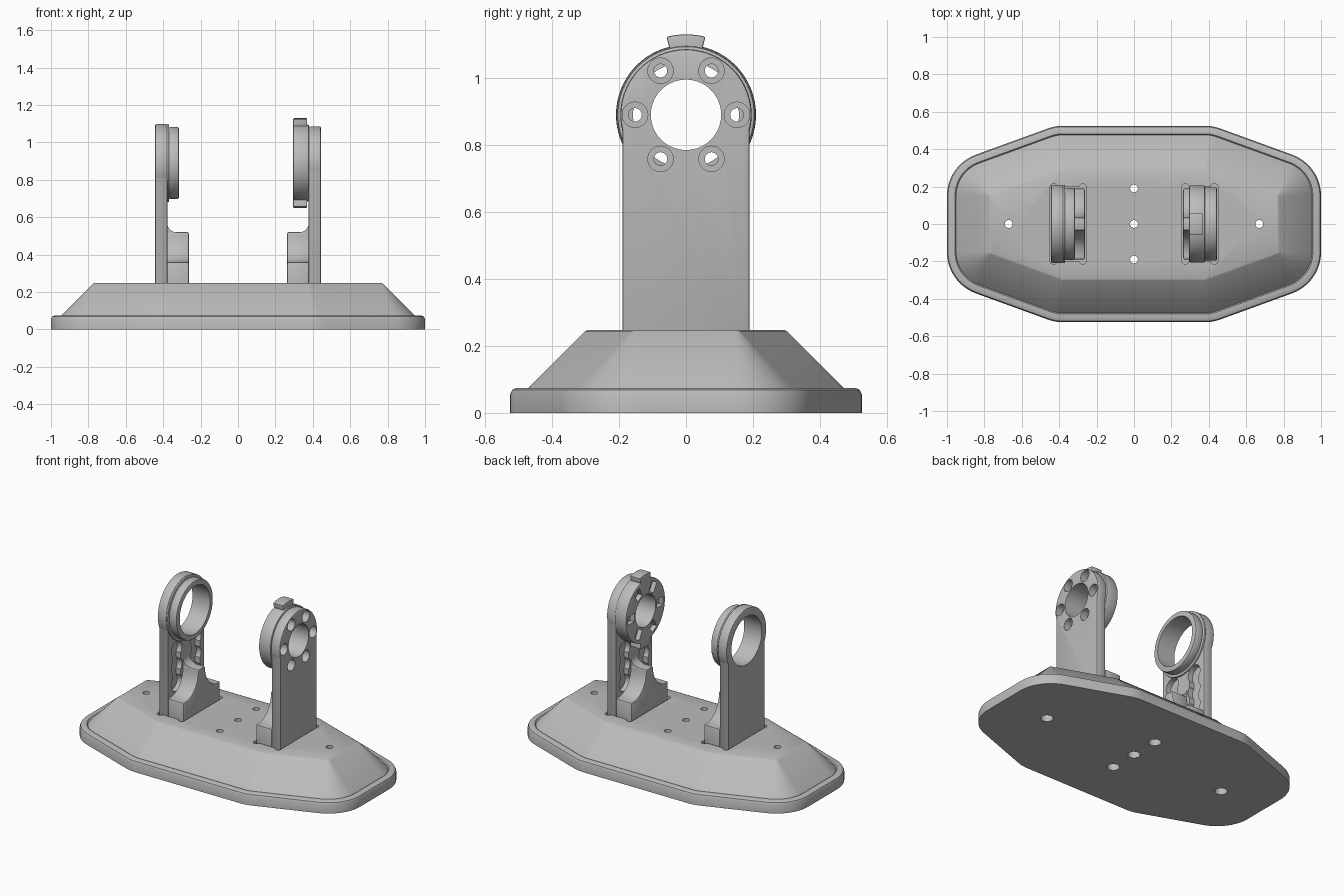
import bpy, bmesh
from math import sin, cos, acos, radians, pi
from mathutils import Matrix, Vector

if "Cube" in bpy.data.objects:
    bpy.data.objects.remove(bpy.data.objects["Cube"], do_unlink=True)

GREY = (0.5, 0.5, 0.5, 1)
grey = bpy.data.materials.new("plain grey")
grey.use_nodes = True
grey.diffuse_color = GREY
grey.node_tree.nodes["Principled BSDF"].inputs["Base Color"].default_value = GREY

AXIS_Z = 0.89      # height of the bearing axis
HALF = 0.19        # half depth of each post


def finish(name, bm):
    bmesh.ops.recalc_face_normals(bm, faces=bm.faces)
    mesh = bpy.data.meshes.new(name)
    bm.to_mesh(mesh)
    bm.free()
    mesh.materials.append(grey)
    obj = bpy.data.objects.new(name, mesh)
    bpy.context.collection.objects.link(obj)
    return obj


def loft(name, rings):
    """Skin closed rings of equal length and cap both ends."""
    bm = bmesh.new()
    loops = [[bm.verts.new(p) for p in ring] for ring in rings]
    n = len(loops[0])
    for a, b in zip(loops, loops[1:]):
        for i in range(n):
            j = (i + 1) % n
            bm.faces.new((a[i], a[j], b[j], b[i]))
    bm.faces.new(loops[0])
    bm.faces.new(loops[-1])
    return finish(name, bm)


def extrude_x(name, yz, x0, x1):
    return loft(name, [[(x, y, z) for y, z in yz] for x in (x0, x1)])


def arc(cy, cz, ry, rz, a0, a1, n=24):
    return [(cy + ry * cos(a0 + (a1 - a0) * i / n), cz + rz * sin(a0 + (a1 - a0) * i / n))
            for i in range(n + 1)]


def disc(name, y, z, r, x0, x1, n=64):
    return extrude_x(name, arc(y, z, r, r, 0, 2 * pi, n)[:-1], x0, x1)


def rod(name, x, y, r, z0, z1, n=32):
    pts = arc(x, y, r, r, 0, 2 * pi, n)[:-1]
    return loft(name, [[(px, py, z) for px, py in pts] for z in (z0, z1)])


def box(name, lo, hi):
    bm = bmesh.new()
    lo, hi = Vector(lo), Vector(hi)
    size = hi - lo
    bmesh.ops.create_cube(bm, size=1, matrix=Matrix.Translation((lo + hi) / 2)
                          @ Matrix.Diagonal((abs(size.x), abs(size.y), abs(size.z), 1)))
    return finish(name, bm)


def apply(obj, mod):
    with bpy.context.temp_override(object=obj, active_object=obj, selected_objects=[obj]):
        bpy.ops.object.modifier_apply(modifier=mod.name)


def combine(obj, others, operation="DIFFERENCE"):
    for other in others:
        mod = obj.modifiers.new("boolean", "BOOLEAN")
        mod.operation, mod.solver, mod.object = operation, "EXACT", other
        apply(obj, mod)
        bpy.data.objects.remove(other, do_unlink=True)
    return obj


def bevel(obj, width, segments=2):
    mod = obj.modifiers.new("bevel", "BEVEL")
    mod.width, mod.segments = width, segments
    mod.limit_method, mod.angle_limit = "ANGLE", radians(40)
    apply(obj, mod)
    return obj


# Base: outlines are rounded offsets of the flat top octagon
def outline(offset, z):
    corners = ((0.765, 0.15, 0, 70), (0.38, 0.29, 70, 90),
               (-0.38, 0.29, 90, 110), (-0.765, 0.15, 110, 180))
    half = []
    for cx, cy, a0, a1 in corners:
        half += arc(cx, cy, offset, offset, radians(a0), radians(a1), 12)
    return [(s * x, s * y, z) for s in (1, -1) for x, y in half]


base = loft("base", [outline(o, z) for o, z in (
    (0.235, 0), (0.235, 0.055), (0.229, 0.069), (0.215, 0.075), (0.192, 0.075),
    (0.186, 0.068), (0.18, 0.075), (0.012, 0.244), (0.003, 0.248))])

# Screw holes with counterbores underneath
for x, y in ((0, 0), (0, HALF), (0, -HALF), (0.67, 0), (-0.67, 0)):
    combine(base, [rod("hole", x, y, 0.021, -0.1, 0.4), rod("bore", x, y, 0.037, -0.1, 0.13)])

# Sockets for the posts, relieved at the corners
for s in (1, -1):
    cutters = [box("socket", (s * 0.352 - 0.097, -0.198, 0.15), (s * 0.352 + 0.097, 0.198, 0.4))]
    cutters += [rod("relief", s * 0.352 + dx, dy, 0.02, 0.15, 0.4)
                for dx in (-0.078, 0.078) for dy in (-0.195, 0.195)]
    combine(base, cutters)


def post_plate(name, s, r):
    """Upright with arched head and wavy lightening pockets on its inner face."""
    inner, outer = s * 0.378, s * 0.443
    a = acos(HALF / r)
    shape = [(-HALF, 0.15), (HALF, 0.15)] + arc(0, AXIS_Z, r, r, -a, pi + a, 64)
    plate = bevel(extrude_x(name, shape, inner, outer), 0.008)
    for side in (1, -1):
        y = side * 0.1
        pocket = [disc("pocket", y, z, 0.055, s * 0.34, s * 0.412, 32) for z in (0.43, 0.54, 0.65)]
        pocket.append(box("pocket_core", (s * 0.34, y - 0.042, 0.43), (s * 0.412, y + 0.042, 0.65)))
        combine(plate, pocket)
    return plate


def post_foot(name, s):
    """Stepped foot sweeping up to a central rib, with a fillet against the post."""
    sweep = arc(0.17, 0.52, 0.135, 0.16, -pi / 2, -pi, 16)
    right = [(HALF, 0.15), (HALF, 0.36)] + sweep
    shape = right + [(-y, z) for y, z in reversed(right)]
    foot = bevel(extrude_x(name, shape, s * 0.38, s * 0.263), 0.008)
    curve = arc(0.33, 0.57, 0.048, 0.05, 0, -pi / 2, 10) + [(0.38, 0.515)]
    fillet = loft(name + "_fillet", [[(s * x, y, z) for x, z in curve] for y in (-0.034, 0.034)])
    return foot, fillet


parts = [base]
for s, side in ((1, "left"), (-1, "right")):
    parts += post_foot(side + "_foot", s)

# Left post: bolted hub with top and bottom locating tabs
plate = post_plate("left_post", 1, 0.196)
hub = bevel(disc("left_hub", 0, AXIS_Z, 0.205, 0.295, 0.38, 96), 0.006)
for name, mid in (("top", pi / 2), ("bottom", -pi / 2)):
    h = radians(14)
    shape = (arc(0, AXIS_Z, 0.24, 0.24, mid - h, mid + h, 12)
             + arc(0, AXIS_Z, 0.19, 0.19, mid + h, mid - h, 12))
    combine(hub, [bevel(extrude_x(name + "_tab", shape, 0.295, 0.37), 0.005)], "UNION")
for part in (plate, hub):
    combine(part, [disc("bore", 0, AXIS_Z, 0.105, 0.2, 0.6, 96)])
for i in range(6):
    a = i * pi / 3
    y, z = 0.152 * cos(a), AXIS_Z + 0.152 * sin(a)
    combine(plate, [disc("head", y, z, 0.038, 0.395, 0.6, 32)])
    for part in (plate, hub):
        combine(part, [disc("bolt", y, z, 0.02, 0.2, 0.6, 24)])
    slot = box("slot", (0.2, 0.118, -0.028), (0.325, 0.182, 0.028))
    slot.data.transform(Matrix.Translation((0, 0, AXIS_Z)) @ Matrix.Rotation(a, 4, "X"))
    combine(hub, [slot])
parts += [plate, hub]

# Right post: open collar with a stepped ring
plate = post_plate("right_post", -1, 0.209)
collar = bevel(disc("right_collar", 0, AXIS_Z, 0.208, -0.38, -0.368, 96), 0.004)
ring = bevel(disc("right_ring", 0, AXIS_Z, 0.192, -0.372, -0.315, 96), 0.008)
for part in (plate, collar, ring):
    combine(part, [disc("bore", 0, AXIS_Z, 0.158, -0.6, -0.2, 96)])
parts += [plate, collar, ring]

# Smooth curved faces and keep the machined edges crisp
for obj in parts:
    obj.data.shade_smooth()
    obj.data.set_sharp_from_angle(angle=radians(30))
